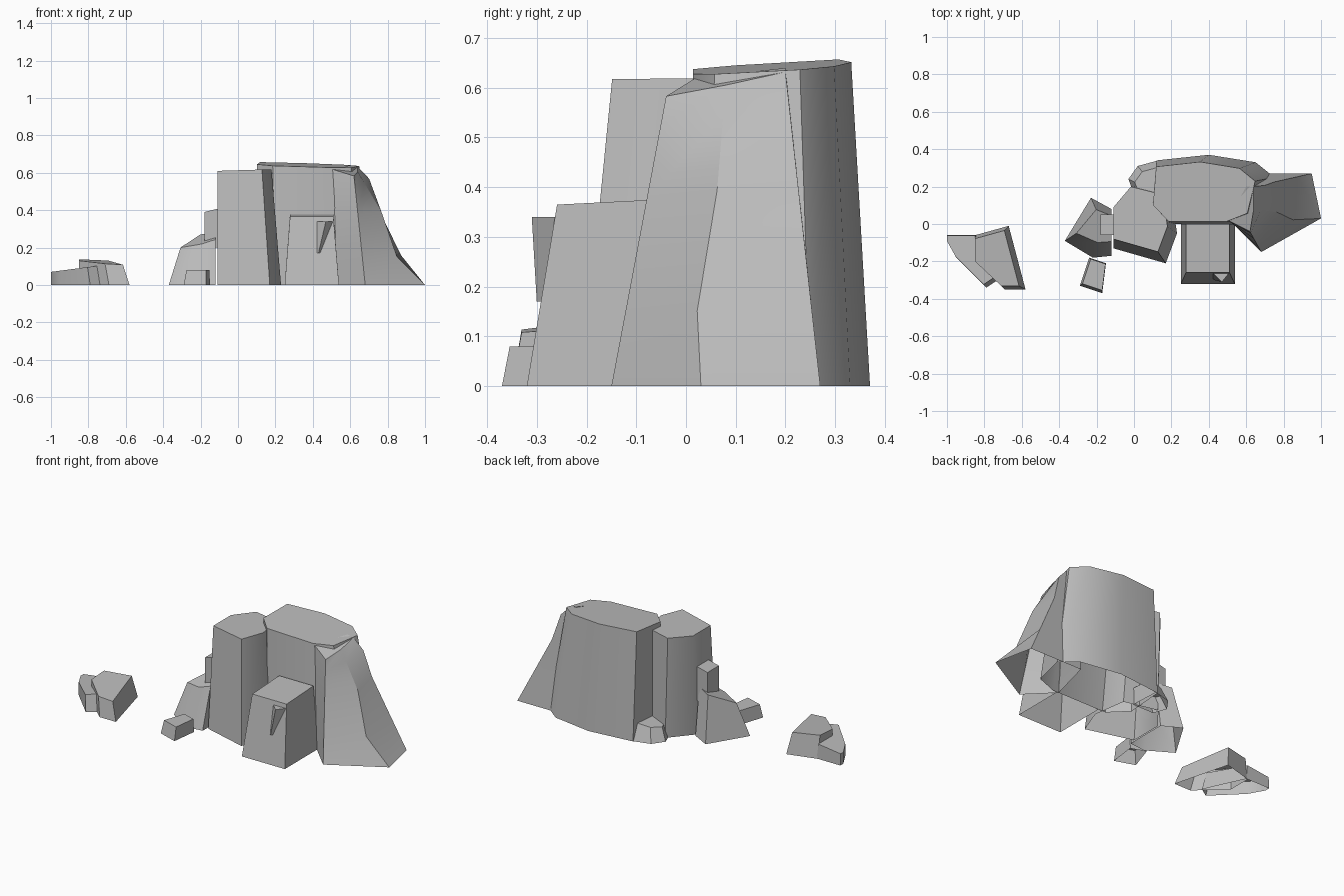
import bpy
import bmesh
import math
from mathutils import Vector

old_cube = bpy.data.objects.get("Cube")
if old_cube:
    bpy.data.objects.remove(old_cube, do_unlink=True)

stone = bpy.data.materials.new("grey_stone")
stone.use_nodes = True
stone_colour = (0.5, 0.5, 0.5, 1)
stone.diffuse_color = stone_colour
stone.node_tree.nodes["Principled BSDF"].inputs["Base Color"].default_value = stone_colour


def taper(footprint, pivot, scale_x, scale_y):
    """Shrink a footprint toward a pivot to get the outline of a rock's top."""
    pivot_x, pivot_y = pivot
    return [(pivot_x + (x - pivot_x) * scale_x, pivot_y + (y - pivot_y) * scale_y)
            for x, y in footprint]


def make_rock(name, footprint, top, height, tilt=(0, 0), floor=0, levels=(), smooth=30):
    """Loft a rock from its counter-clockwise footprint to a tilted top, open below.

    The height is that of the first top corner, and the tilt gives the slope in x and y.
    The levels are extra rings, as fractions of the way up.
    """
    tilt_vector = Vector(tilt)
    first_corner = Vector(top[0])
    low_points = [Vector((*point, floor)) for point in footprint]
    high_points = [Vector((*point, height + tilt_vector.dot(Vector(point) - first_corner)))
                   for point in top]

    bm = bmesh.new()
    rings = []
    for level in (0, *levels, 1):
        rings.append([bm.verts.new(low.lerp(high, level))
                      for low, high in zip(low_points, high_points)])
    for lower, upper in zip(rings, rings[1:]):
        for i in range(len(lower)):
            # The negative index wraps the last side round to the first
            bm.faces.new((lower[i - 1], lower[i], upper[i], upper[i - 1]))
    bm.faces.new(rings[-1])

    mesh = bpy.data.meshes.new(name)
    bm.to_mesh(mesh)
    bm.free()
    mesh.materials.append(stone)
    rock = bpy.data.objects.new(name, mesh)
    bpy.context.collection.objects.link(rock)

    # Soften only the shallow bends so that the main ridges stay crisp
    bpy.ops.object.select_all(action="DESELECT")
    rock.select_set(True)
    bpy.context.view_layer.objects.active = rock
    bpy.ops.object.shade_smooth_by_angle(angle=math.radians(smooth))
    return rock


def rectangle(left, right, front, back):
    return [(left, front), (right, front), (right, back), (left, back)]


# Large cliff with a gently tilted top
cliff_base = [(.1, .1), (.2, 0), (.57, 0), (.7, .05),
              (.75, .25), (.65, .33), (.4, .37), (.12, .34)]
make_rock("main_cliff", cliff_base, taper(cliff_base, (.11, .1), .84, .86),
          height=.645, tilt=(-.03, .06))

# Sloping buttress that spreads out from the cliff
buttress_base = [(.53, 0), (.68, -.15), (1, .03), (.95, .27), (.6, .27)]
buttress_top = [(.5, .02), (.62, -.04), (.64, .08), (.64, .2), (.6, .2)]
buttress = make_rock("cliff_buttress", buttress_base, buttress_top,
                     height=.62, tilt=(-.2, .22), levels=(.25, .65, .9))

# Hollow the buttress toe and swell its rear shoulder
corner_count = len(buttress_base)
toe = buttress.data.vertices[corner_count + 2]
toe.co += Vector((-.06, -.02, 0))
shoulder = buttress.data.vertices[corner_count * 3 + 3]
shoulder.co += Vector((.03, 0, 0))

# Tall column leaning against the cliff
column_base = [(-.11, .07), (-.11, -.13), (.17, -.21), (.23, -.05), (.2, .15), (0, .2)]
make_rock("tall_column", column_base, taper(column_base, (-.11, .2), .85, .85),
          height=.61, tilt=(.03, 0), smooth=50)

# Squared block in front of the cliff
block_base = rectangle(.25, .54, -.32, 0)
make_rock("front_block", block_base, taper(block_base, (.39, 0), .8, .81),
          height=.365, tilt=(0, .05))

# Pointed flake hanging on the face of the block
make_rock("front_flake", [(.41, -.28), (.43, -.3), (.45, -.28)],
          [(.42, -.26), (.47, -.31), (.51, -.26)], height=.34, floor=.17)

# Boulder beside the column
boulder_base = [(-.37, -.09), (-.22, -.18), (-.12, -.17), (-.12, .08), (-.23, .14)]
make_rock("side_boulder", boulder_base, taper(boulder_base, (-.12, 0), .75, .55),
          height=.2, tilt=(.3, .3))

# Small block resting above the boulder
small_block_base = rectangle(-.18, -.1, -.06, .05)
make_rock("boulder_top_block", small_block_base, small_block_base,
          height=.39, tilt=(.25, 0), floor=.2)

# Low rock tucked into the gap at the back
back_base = [(0, .16), (.14, .16), (.13, .34), (.02, .31), (-.03, .24)]
make_rock("back_rock", back_base, taper(back_base, (.14, .16), .8, .8),
          height=.08, tilt=(.2, 0))

# Small loose stone at the front
loose_base = [(-.29, -.33), (-.17, -.37), (-.15, -.21), (-.24, -.18)]
make_rock("loose_stone", loose_base, taper(loose_base, (-.17, -.24), .88, .88),
          height=.08)

# Detached pair, a higher rock with a lower one against it
high_base = [(-.85, -.2), (-.69, -.35), (-.58, -.35), (-.67, -.01), (-.85, -.06)]
make_rock("detached_rock_high", high_base, taper(high_base, (-.85, -.2), .87, .87),
          height=.13, tilt=(-.06, .06))
low_base = [(-1, -.09), (-.95, -.18), (-.79, -.34), (-.73, -.3), (-.84, -.06), (-1, -.06)]
make_rock("detached_rock_low", low_base, taper(low_base, (-1, -.1), .93, .93),
          height=.07, tilt=(.13, 0))
